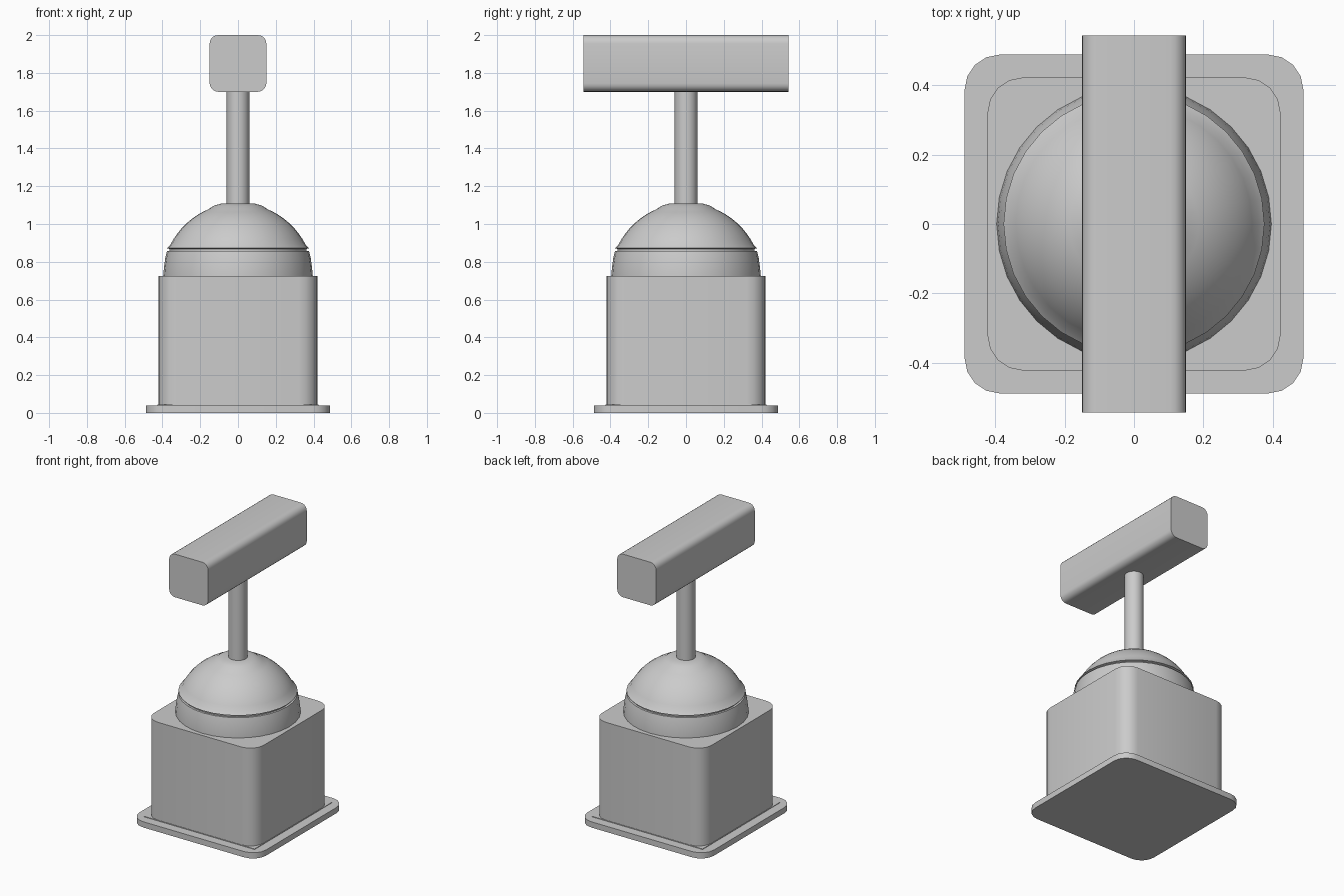
import bpy, math
from math import sin, cos, pi

if "Cube" in bpy.data.objects:
    bpy.data.objects.remove(bpy.data.objects["Cube"])


def finish(name, verts, faces):
    mesh = bpy.data.meshes.new(name)
    mesh.from_pydata(verts, [], faces)
    obj = bpy.data.objects.new(name, mesh)
    bpy.context.collection.objects.link(obj)
    bpy.ops.object.select_all(action='DESELECT')
    obj.select_set(True)
    bpy.context.view_layer.objects.active = obj
    bpy.ops.object.shade_smooth_by_angle(angle=math.radians(35))
    return obj


def rounded_rect(hx, hy, r, seg):
    """Outline of a rectangle with rounded corners, counter-clockwise."""
    return [(sx * (hx - r) + r * cos(q * pi / 2 + i * pi / 2 / seg),
             sy * (hy - r) + r * sin(q * pi / 2 + i * pi / 2 / seg))
            for q, (sx, sy) in enumerate([(1, 1), (-1, 1), (-1, -1), (1, -1)])
            for i in range(seg + 1)]


def prism(name, outline, lo, hi, place):
    n = len(outline)
    verts = [place(u, v, w) for w in (lo, hi) for u, v in outline]
    faces = [tuple(reversed(range(n))), tuple(range(n, 2 * n))]
    faces += [(i, (i + 1) % n, n + (i + 1) % n, n + i) for i in range(n)]
    return finish(name, verts, faces)


def lathe(name, profile, sides):
    """Turned solid: profile of (radius, z) from bottom to top, capped."""
    verts = [(r * cos(2 * pi * i / sides), r * sin(2 * pi * i / sides), z)
             for r, z in profile for i in range(sides)]
    faces = [(k * sides + i, k * sides + (i + 1) % sides,
              (k + 1) * sides + (i + 1) % sides, (k + 1) * sides + i)
             for k in range(len(profile) - 1) for i in range(sides)]
    last = (len(profile) - 1) * sides
    faces += [tuple(reversed(range(sides))), tuple(range(last, last + sides))]
    return finish(name, verts, faces)


def upright(u, v, w):
    return (u, v, w)


def along_y(u, v, w):
    return (v, w, 1.85 + u)


# Foot plate, thin square pad and main housing
prism("base_plate", rounded_rect(0.488, 0.488, 0.10, 4), 0, 0.04, upright)
s = 0.425
prism("base_pad", [(s, -s), (s, s), (-s, s), (-s, -s)], 0.03, 0.044, upright)
prism("housing", rounded_rect(0.422, 0.422, 0.10, 4), 0.04, 0.725, upright)

# Ball joint: lower collar, narrow groove, upper dome and flat cap
R, CZ = 0.402, 0.708
collar = [(0.396, 0.70), (0.396, 0.725), (0.392, 0.77), (0.385, 0.82), (0.376, 0.857),
          (0.362, 0.857)]
dome = [(0.362, 0.868), (0.376, 0.872)]
a0, a1 = math.radians(27), math.acos(0.155 / R)
dome += [(R * cos(a0 + (a1 - a0) * i / 8), CZ + R * sin(a0 + (a1 - a0) * i / 8))
         for i in range(9)]
lathe("ball_joint", collar + dome + [(0.13, 1.096), (0.09, 1.108)], 32)

# Stem and crossbar handle
lathe("stem", [(0.06, 1.08), (0.06, 1.72)], 32)
prism("handle_bar", rounded_rect(0.15, 0.15, 0.045, 5), -0.543, 0.543, along_y)
